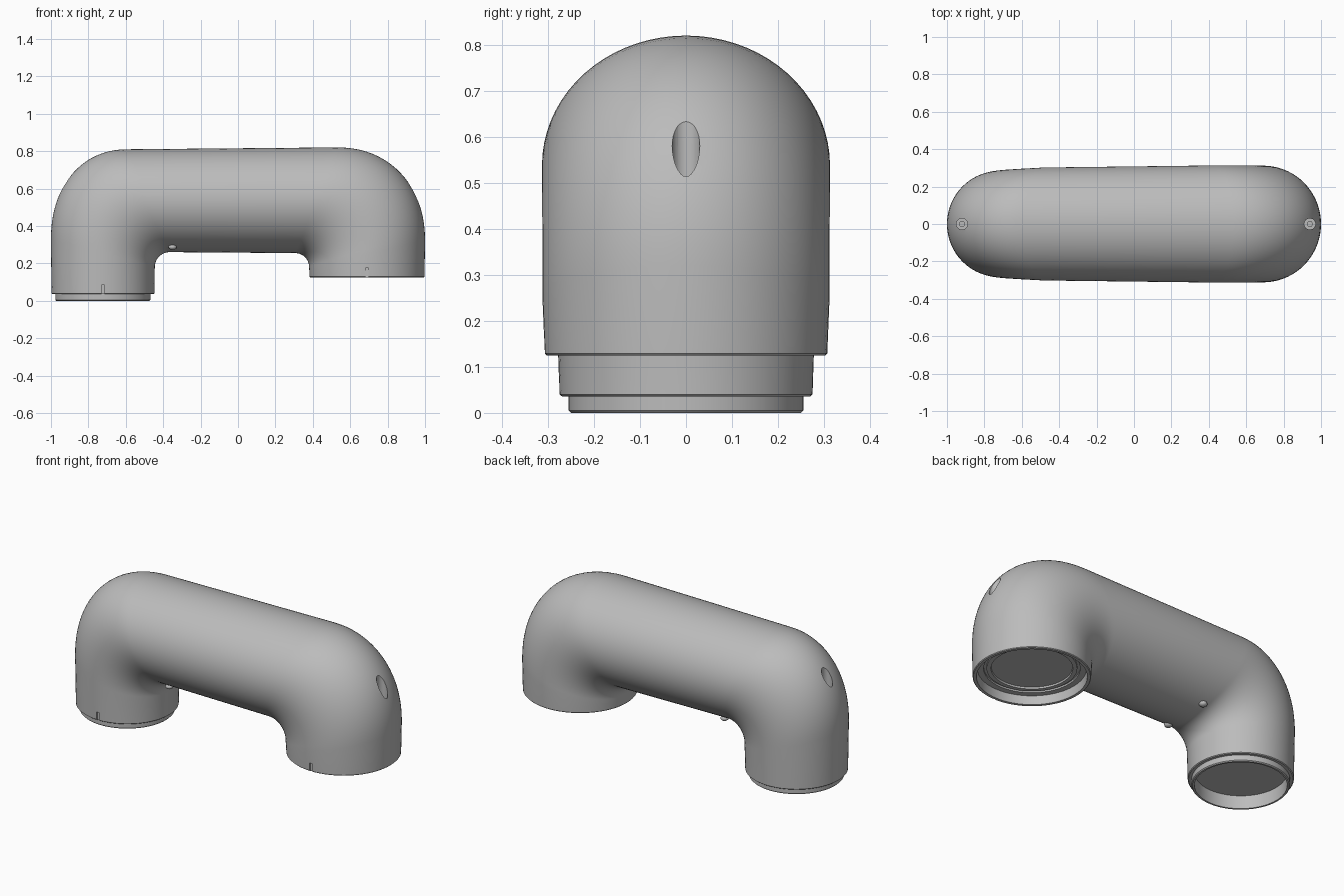
import bpy, bmesh, math
from mathutils import Vector

cube = bpy.data.objects.get("Cube")
if cube:
    bpy.data.objects.remove(cube, do_unlink=True)

grey = bpy.data.materials.new("plain grey")
grey.use_nodes = True
colour = (0.5, 0.5, 0.5, 1)
grey.diffuse_color = colour
grey.node_tree.nodes["Principled BSDF"].inputs["Base Color"].default_value = colour

SIDES = 72


def finish(ob, angle=35):
    ob.data.materials.clear()
    ob.data.materials.append(grey)
    bpy.ops.object.select_all(action='DESELECT')
    ob.select_set(True)
    bpy.context.view_layer.objects.active = ob
    bpy.ops.object.shade_smooth_by_angle(angle=math.radians(angle))


def end_sections(cx, rim):
    """Round sections of a leg end, as radius and height pairs."""
    return [((cx - s * r, z), (cx + s * r, z), r) for r, z in rim for s in [1 if cx > 0 else -1]]


def bend(side, inner_c, inner_r, outer_c, rx, rz, w_leg, w_tube, steps=20):
    """Sections from leg to tube: tight inner arc, wide rounded outer corner."""
    out = []
    for i in range(steps + 1):
        t = i / steps
        c, s = math.cos(t * math.pi / 2), math.sin(t * math.pi / 2)
        inner = (inner_c[0] + side * inner_r * c, inner_c[1] + inner_r * s)
        p = 2 / 2.15
        outer = (outer_c[0] + side * rx * c ** p, outer_c[1] + rz * s ** p)
        out.append((inner, outer, w_leg + (w_tube - w_leg) * t))
    return out


# Hollow leg ends, listed from the socket ceiling out to the leg wall
plug_rim = [(0.238, 0.075), (0.24, 0.0), (0.25, 0.0), (0.255, 0.005),
            (0.255, 0.036), (0.27, 0.036), (0.275, 0.04)]
socket_rim = [(0.21, 0.185), (0.212, 0.175), (0.235, 0.175), (0.235, 0.185), (0.25, 0.185),
              (0.25, 0.175), (0.283, 0.175), (0.287, 0.125), (0.303, 0.125), (0.307, 0.129)]

sections = end_sections(-0.722, plug_rim)
sections += bend(-1, (-0.365, 0.18), 0.08, (-0.59, 0.33), 0.41, 0.48, 0.282, 0.302)
right = bend(1, (0.305, 0.18), 0.075, (0.53, 0.32), 0.47, 0.5, 0.312, 0.313)
sections += right[::-1]
sections += end_sections(0.69, socket_rim)[::-1]

# Bent tubular body
bm = bmesh.new()
rings = []
for inner, outer, w in sections:
    a = Vector((inner[0], 0, inner[1]))
    b = Vector((outer[0], 0, outer[1]))
    mid, half = (a + b) / 2, (b - a) / 2
    rings.append([bm.verts.new(mid + half * math.cos(u) + Vector((0, w * math.sin(u), 0)))
                  for u in (2 * math.pi * k / SIDES for k in range(SIDES))])
for r0, r1 in zip(rings, rings[1:]):
    for k in range(SIDES):
        n = (k + 1) % SIDES
        bm.faces.new((r0[k], r0[n], r1[n], r1[k]))
bm.faces.new(rings[0])
bm.faces.new(rings[-1])
bmesh.ops.recalc_face_normals(bm, faces=bm.faces)
mesh = bpy.data.meshes.new("tube_body")
bm.to_mesh(mesh)
bm.free()
body = bpy.data.objects.new("tube_body", mesh)
bpy.context.collection.objects.link(body)


def cut(cutter):
    cutter.hide_render = True
    mod = body.modifiers.new("cut", 'BOOLEAN')
    mod.operation, mod.solver, mod.object = 'DIFFERENCE', 'EXACT', cutter
    bpy.ops.object.select_all(action='DESELECT')
    body.select_set(True)
    bpy.context.view_layer.objects.active = body
    bpy.ops.object.modifier_apply(modifier=mod.name)
    bpy.data.objects.remove(cutter, do_unlink=True)


# Vertical screw wells at both ends, and alignment notches in the front rims
for x in (-0.92, 0.94):
    bpy.ops.mesh.primitive_cylinder_add(vertices=32, radius=0.03, depth=0.4, location=(x, 0, 0.65))
    cut(bpy.context.object)
for x, y, z in ((-0.722, -0.275, 0.06), (0.69, -0.31, 0.15)):
    bpy.ops.mesh.primitive_cube_add(size=1, location=(x, y, z))
    bpy.context.object.scale = (0.016, 0.02, 0.05)
    bpy.context.view_layer.update()
    cut(bpy.context.object)
finish(body)

# Screw heads at the bottom of the wells
for name, x in (("right_screw", -0.92), ("left_screw", 0.94)):
    bpy.ops.mesh.primitive_cylinder_add(vertices=24, radius=0.016, depth=0.03, location=(x, 0, 0.46))
    bpy.context.object.name = name
    finish(bpy.context.object)

# Small domed studs under the tube
for name, y in (("front_stud", -0.14), ("back_stud", 0.14)):
    bpy.ops.mesh.primitive_uv_sphere_add(segments=20, ring_count=12, radius=0.022, location=(-0.35, y, 0.287))
    stud = bpy.context.object
    stud.name = name
    stud.scale.z = 0.7
    finish(stud)
